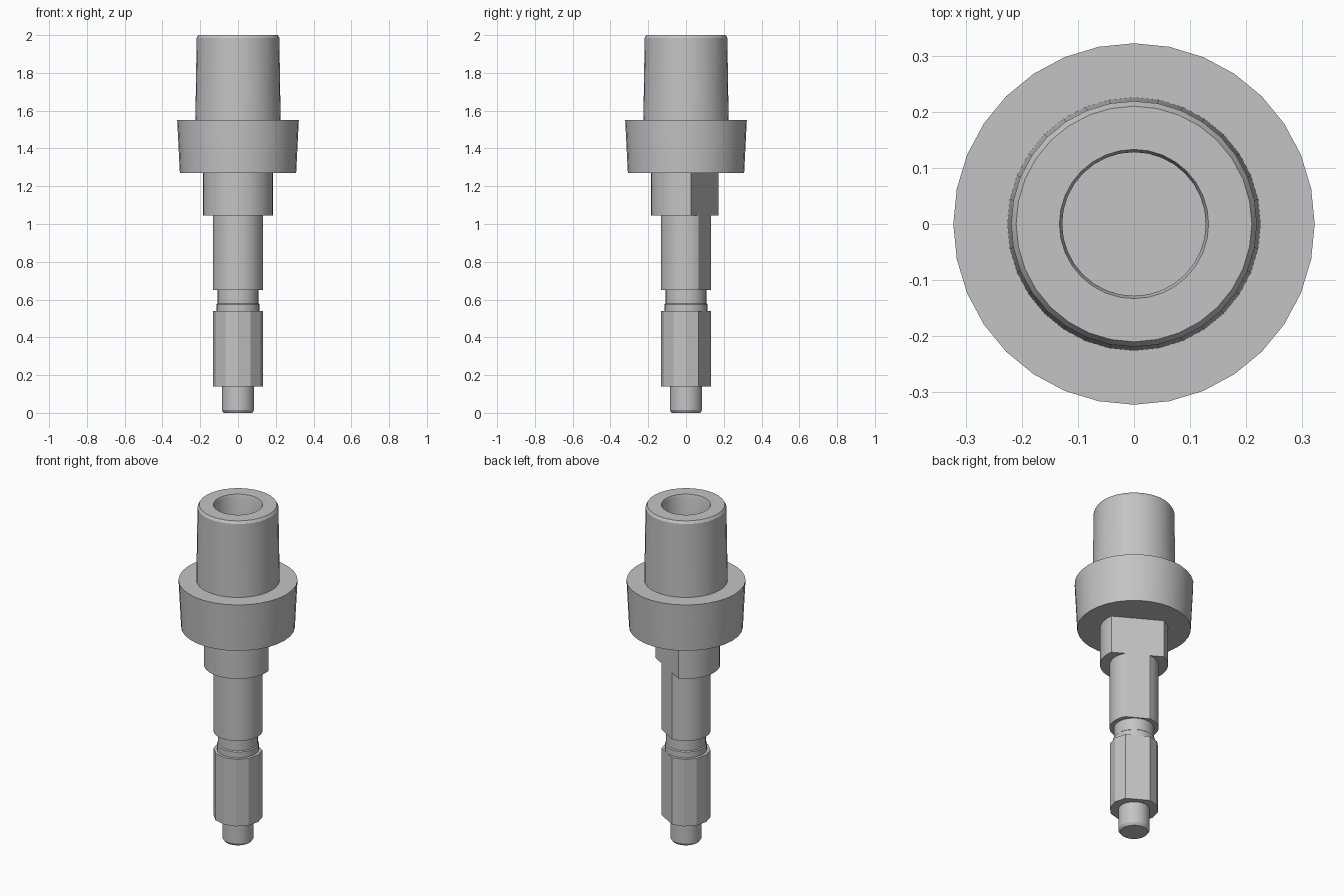
import bpy
import bmesh
import math
from mathutils import Matrix, Vector

if "Cube" in bpy.data.objects:
    bpy.data.objects.remove(bpy.data.objects["Cube"], do_unlink=True)

# Single plain metal colour
steel = bpy.data.materials.new("grey_steel")
steel.use_nodes = True
grey = (0.55, 0.55, 0.55, 1)
steel.diffuse_color = grey
steel.node_tree.nodes["Principled BSDF"].inputs["Base Color"].default_value = grey

# One shared milled flat runs down the collar and both shaft sections
FLAT_NORMAL = Vector((math.cos(math.radians(60)), math.sin(math.radians(60)), 0))
FLAT_DISTANCE = 0.114


def turned(name, profile, sides=32, flat=False):
    """Revolve (radius, height) points about z, optionally milling the flat."""
    bm = bmesh.new()
    verts = [bm.verts.new((r, 0, z)) for r, z in profile]
    edges = [bm.edges.new(pair) for pair in zip(verts, verts[1:])]
    bmesh.ops.spin(bm, geom=verts + edges, cent=(0, 0, 0), axis=(0, 0, 1),
                   angle=math.tau, steps=sides, use_merge=True)
    bmesh.ops.remove_doubles(bm, verts=bm.verts, dist=0.0001)
    if flat:
        cut = bmesh.ops.bisect_plane(
            bm, geom=bm.verts[:] + bm.edges[:] + bm.faces[:], dist=0.00001,
            plane_co=FLAT_NORMAL * FLAT_DISTANCE, plane_no=FLAT_NORMAL,
            clear_outer=True)
        rim = [e for e in bm.edges if e.is_boundary]
        bmesh.ops.holes_fill(bm, edges=rim, sides=0)
    bmesh.ops.recalc_face_normals(bm, faces=bm.faces)
    mesh = bpy.data.meshes.new(name)
    bm.to_mesh(mesh)
    bm.free()
    mesh.materials.append(steel)
    obj = bpy.data.objects.new(name, mesh)
    bpy.context.collection.objects.link(obj)
    bpy.ops.object.select_all(action="DESELECT")
    obj.select_set(True)
    bpy.context.view_layer.objects.active = obj
    bpy.ops.object.shade_smooth_by_angle(angle=math.radians(20))
    return obj


def solid(bottom, top, r_bottom, r_top):
    """Profile of a closed cylinder or cone section."""
    return [(0, bottom), (r_bottom, bottom), (r_top, top), (0, top)]


# Chamfered end pin
turned("end_pin", [(0, 0), (0.075, 0), (0.085, 0.015), (0.085, 0.16), (0, 0.16)])

# Faceted lower shaft, groove and upper shaft
turned("lower_shaft", solid(0.14, 0.54, 0.133, 0.133), sides=12, flat=True)
turned("groove_neck", [(0, 0.52), (0.113, 0.52), (0.113, 0.575),
                       (0.108, 0.58), (0.108, 0.67), (0, 0.67)])
turned("upper_shaft", solid(0.65, 1.06, 0.133, 0.133), flat=True)

# Collar under the flange
turned("collar", solid(1.045, 1.28, 0.185, 0.185), flat=True)

# Slightly tapered flange
turned("flange", solid(1.27, 1.55, 0.308, 0.322))

# Tapered head with a blind bore
turned("bored_head", [(0, 1.53), (0.226, 1.53), (0.219, 1.985), (0.21, 2),
                      (0.133, 2), (0.128, 1.985), (0.128, 1.6), (0, 1.6)])
